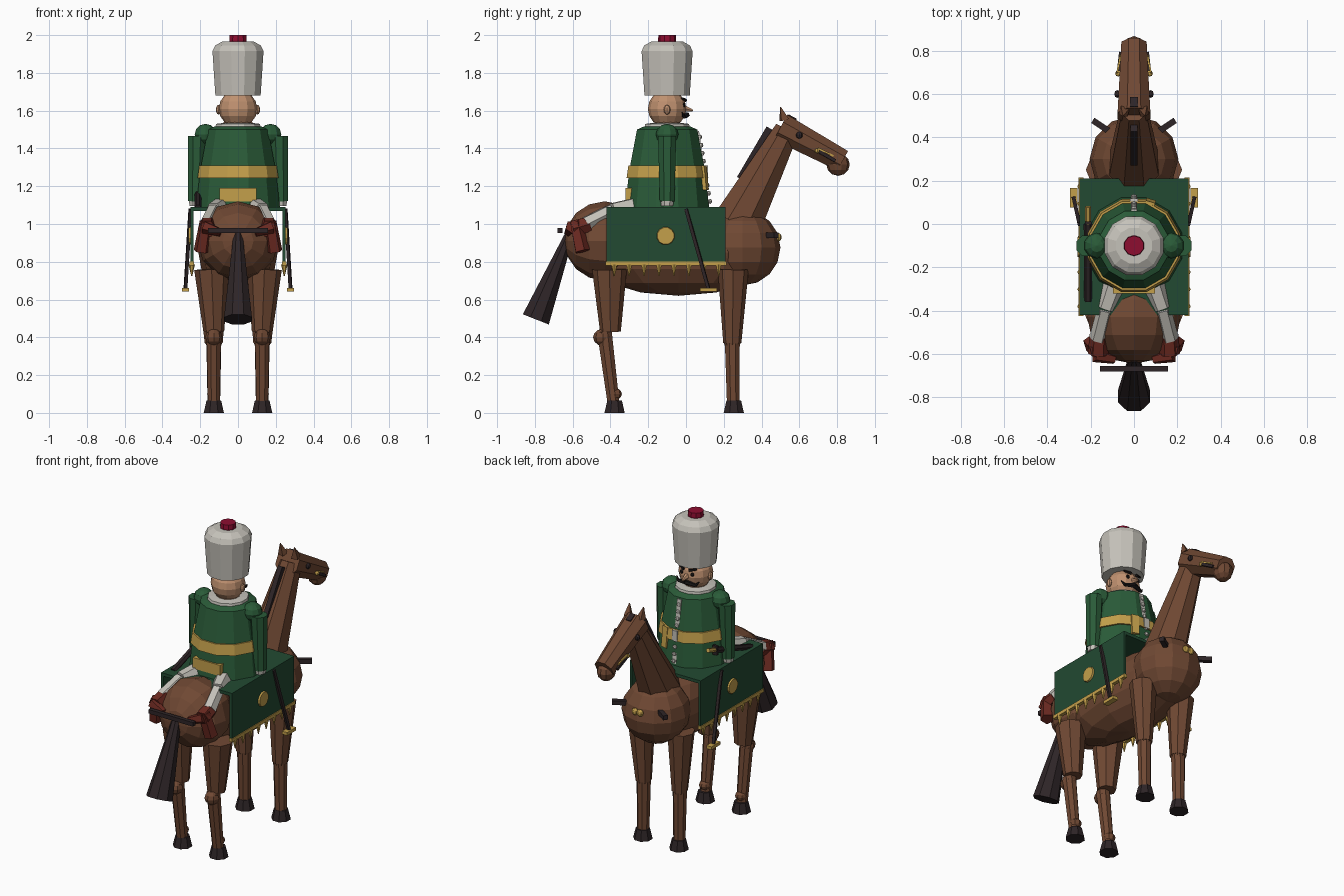
import bpy, bmesh, math
from mathutils import Vector, Matrix

cube = bpy.data.objects.get("Cube")
if cube:
    bpy.data.objects.remove(cube, do_unlink=True)


def material(name, r, g, b):
    m = bpy.data.materials.new(name)
    m.use_nodes = True
    m.diffuse_color = (r, g, b, 1)
    m.node_tree.nodes["Principled BSDF"].inputs["Base Color"].default_value = (r, g, b, 1)
    return m


brown = material("chestnut brown", .16, .065, .033)
dark = material("dark leather", .027, .018, .02)
green = material("coat green", .023, .105, .04)
cloth = material("cloth green", .016, .068, .032)
gold = material("gold", .55, .35, .07)
white = material("off white", .56, .54, .49)
skin = material("skin", .52, .28, .16)
red = material("boot red", .15, .023, .015)
crimson = material("crimson", .27, .004, .03)
black = material("black", .01, .008, .008)


def finish(name, bm, mat):
    bmesh.ops.recalc_face_normals(bm, faces=bm.faces)
    mesh = bpy.data.meshes.new(name)
    bm.to_mesh(mesh)
    bm.free()
    mesh.materials.append(mat)
    ob = bpy.data.objects.new(name, mesh)
    bpy.context.collection.objects.link(ob)
    return ob


def ball(name, loc, radii, mat, seg=12, rings=8, tilt=0):
    bm = bmesh.new()
    bmesh.ops.create_uvsphere(bm, u_segments=seg, v_segments=rings, radius=1)
    m = Matrix.Translation(loc) @ Matrix.Rotation(tilt, 4, 'X') @ Matrix.Diagonal((*radii, 1))
    bmesh.ops.transform(bm, matrix=m, verts=bm.verts)
    return finish(name, bm, mat)


def rod(name, a, b, r1, r2, mat, sides=8, squash=1):
    # tapered bar from a to b; squash scales its width along x
    a, b = Vector(a), Vector(b)
    d = b - a
    bm = bmesh.new()
    bmesh.ops.create_cone(bm, cap_ends=True, segments=sides, radius1=r1,
                          radius2=r2, depth=d.length)
    turn = Matrix.Rotation(math.pi / sides, 4, 'Z')
    rot = d.to_track_quat('Z', 'Y').to_matrix().to_4x4()
    mid = Matrix.Translation((a + b) / 2)
    flat = Matrix.Diagonal((squash, 1, 1, 1))
    bmesh.ops.transform(bm, matrix=mid @ flat @ rot @ turn, verts=bm.verts)
    return finish(name, bm, mat)


def box(name, loc, size, mat, tilt=0, turn=0):
    bm = bmesh.new()
    bmesh.ops.create_cube(bm, size=1)
    m = (Matrix.Translation(loc) @ Matrix.Rotation(turn, 4, 'Z')
         @ Matrix.Rotation(tilt, 4, 'X') @ Matrix.Diagonal((*size, 1)))
    bmesh.ops.transform(bm, matrix=m, verts=bm.verts)
    return finish(name, bm, mat)


def lathe(name, profile, mat, sides=12, y=-.1):
    # stack of rings (radius, height) around the rider's axis
    bm = bmesh.new()
    rings = []
    for r, z in profile:
        rings.append([bm.verts.new((r * math.cos((i + .5) * math.tau / sides),
                                    y + r * math.sin((i + .5) * math.tau / sides), z))
                      for i in range(sides)])
    for lo, hi in zip(rings, rings[1:]):
        for i in range(sides):
            j = (i + 1) % sides
            bm.faces.new((lo[i], lo[j], hi[j], hi[i]))
    bm.faces.new(rings[0])
    bm.faces.new(rings[-1])
    return finish(name, bm, mat)


# Horse body, neck and head
ball("horse_barrel", (0, -.04, .85), (.21, .52, .23), brown, 12, 8)
ball("horse_rump", (0, -.43, .91), (.215, .21, .215), brown, 12, 8, math.pi / 2)
ball("horse_chest", (0, .3, .875), (.205, .2, .2), brown, 12, 8)
rod("horse_neck", (0, .27, 1.0), (0, .535, 1.5), .14, .07, brown, 8, .88)
rod("horse_head", (0, .5, 1.512), (0, .83, 1.335), .082, .063, brown, 8)
ball("horse_muzzle", (0, .805, 1.315), (.055, .062, .06), brown, 10, 6)
box("mane", (0, .37, 1.37), (.03, .05, .31), dark, -.53)
box("forelock", (0, .56, 1.56), (.035, .05, .02), dark, -.5)
rod("tail", (0, -.615, .95), (0, -.795, .495), .025, .08, dark, 8)
box("tail_bar", (0, -.668, .965), (.315, .026, .026), dark)

# Saddle cloth top
box("cloth_top", (0, -.105, 1.08), (.5, .63, .02), cloth)

for s, side in ((1, "left"), (-1, "right")):
    # Horse face details
    rod("ear_" + side, (s * .045, .52, 1.55), (s * .05, .5, 1.62), .03, .003, brown, 4)
    ball("horse_eye_" + side, (s * .077, .6, 1.47), (.014, .018, .018), dark, 8, 6)
    ball("bit_" + side, (s * .073, .695, 1.387), (.014, .015, .013), gold, 8, 6)
    rod("cheek_strap_" + side, (s * .072, .69, 1.392), (s * .061, .79, 1.335),
        .012, .012, dark, 4)
    rod("bridle_trim_" + side, (s * .077, .7, 1.4), (s * .062, .78, 1.36),
        .006, .006, gold, 4)

    # Legs and hooves
    rod("front_thigh_" + side, (s * .14, .25, .76), (s * .128, .245, .37),
        .082, .048, brown)
    rod("front_shin_" + side, (s * .128, .245, .39), (s * .128, .25, .05),
        .043, .036, brown)
    ball("front_knee_" + side, (s * .128, .245, .375), (.046, .046, .035), brown, 8, 6)
    rod("hind_thigh_" + side, (s * .14, -.405, .76), (s * .128, -.4, .43),
        .092, .055, brown)
    ball("hind_hock_" + side, (s * .128, -.44, .4), (.045, .052, .045), brown, 8, 6)
    rod("hind_shin_" + side, (s * .128, -.432, .43), (s * .128, -.385, .06),
        .042, .034, brown)
    ball("hind_fetlock_" + side, (s * .128, -.375, .1), (.036, .036, .03), brown, 8, 6)
    for y, leg in ((.253, "front"), (-.378, "hind")):
        rod(leg + "_hoof_" + side, (s * .128, y, 0), (s * .128, y, .065), .058, .042, dark)

    # Cloth side panel with fringe and medallion
    box("cloth_panel_" + side, (s * .243, -.105, .945), (.016, .63, .29), cloth)
    box("cloth_trim_" + side, (s * .245, -.105, .79), (.022, .64, .022), gold)
    for i in range(8):
        y = -.38 + i * .079
        rod("tassel_" + side, (s * .245, y, .785), (s * .245, y, .725), .017, .003, gold, 6)
    rod("medallion_" + side, (s * .245, -.108, .937), (s * .261, -.108, .937),
        .05, .045, gold, 12)

    # Stirrup
    rod("stirrup_strap_" + side, (s * .252, 0, 1.08), (s * .278, .118, .66),
        .012, .012, dark, 4)
    box("stirrup_" + side, (s * .278, .12, .652), (.036, .09, .02), gold)

    # Chest peg
    rod("chest_peg_" + side, (s * .11, .425, .94), (s * .19, .478, .94), .02, .02, dark, 4)
    ball("chest_badge_" + side, (s * .018, .49, .93), (.022, .016, .022), gold, 8, 6)

    # Rider's breeches and boots
    rod("breeches_" + side, (s * .07, -.22, 1.1), (s * .13, -.39, 1.07), .055, .045, white, 6)
    rod("lower_breeches_" + side, (s * .13, -.39, 1.07), (s * .165, -.53, 1.0),
        .04, .042, white, 6)
    rod("boot_shaft_" + side, (s * .16, -.51, 1.0), (s * .165, -.6, .975), .045, .048, red, 6)
    rod("boot_foot_" + side, (s * .17, -.585, 1.01), (s * .195, -.55, .855), .035, .042, red, 5)
    rod("boot_heel_" + side, (s * .18, -.605, .985), (s * .09, -.625, .955), .035, .022, red, 5)

    # Rider's arm
    ball("shoulder_" + side, (s * .172, -.1, 1.475), (.06, .06, .055), green, 10, 6)
    rod("arm_" + side, (s * .218, -.1, 1.465), (s * .225, -.1, 1.12), .052, .042, green)
    rod("cuff_" + side, (s * .225, -.1, 1.125), (s * .225, -.1, 1.095), .038, .034, white)

    # Rider's face
    ball("ear_rider_" + side, (s * .103, -.1, 1.605), (.014, .018, .026), skin, 8, 6)
    ball("eye_" + side, (s * .038, -.01, 1.63), (.012, .008, .012), black, 8, 6)
    rod("eyebrow_" + side, (s * .018, -.002, 1.655), (s * .062, -.02, 1.665),
        .009, .006, black, 5)
    rod("moustache_" + side, (0, .005, 1.578), (s * .06, -.01, 1.567), .016, .01, black, 5)
    rod("moustache_tip_" + side, (s * .06, -.01, 1.567), (s * .08, -.02, 1.59),
        .01, .003, black, 5)

# Rider's coat, belt and collar
lathe("coat", [(.23, 1.085), (.208, 1.28), (.165, 1.5), (.13, 1.515)], green)
lathe("belt", [(.222, 1.243), (.212, 1.31)], gold)
lathe("collar", [(.125, 1.505), (.12, 1.53), (.08, 1.535)], white)
box("back_pouch", (0, -.3, 1.155), (.195, .04, .07), gold)
box("belt_buckle", (0, .1, 1.277), (.035, .035, .065), white)
box("belt_end", (.075, .098, 1.245), (.045, .022, .13), gold, .1, -.3)
rod("coat_braid", (0, .108, 1.1), (0, .055, 1.49), .02, .02, white, 4)
for i in range(9):
    t = i / 8
    ball("coat_button", (0, .128 - t * .053, 1.12 + t * .34), (.015, .01, .013), white, 6, 4)

# Rider's head and hat
lathe("neck", [(.07, 1.5), (.07, 1.56)], skin)
ball("head", (0, -.1, 1.61), (.102, .102, .1), skin, 12, 8)
rod("nose", (0, -.01, 1.612), (0, .036, 1.6), .02, .006, skin, 6)
lathe("hat", [(.124, 1.68), (.14, 1.915), (.125, 1.945), (.085, 1.967)], white)
lathe("pompom", [(.046, 1.96), (.048, 1.975), (.046, 2.0)], crimson, 10)

# Sword at the right hip
rod("scabbard", (-.212, -.355, 1.085), (-.212, .0, 1.2), .018, .02, dark, 6)
rod("sword_hilt", (-.212, .0, 1.2), (-.212, .08, 1.225), .014, .014, gold, 6)
box("sword_guard", (-.212, .005, 1.2), (.03, .015, .06), dark)
